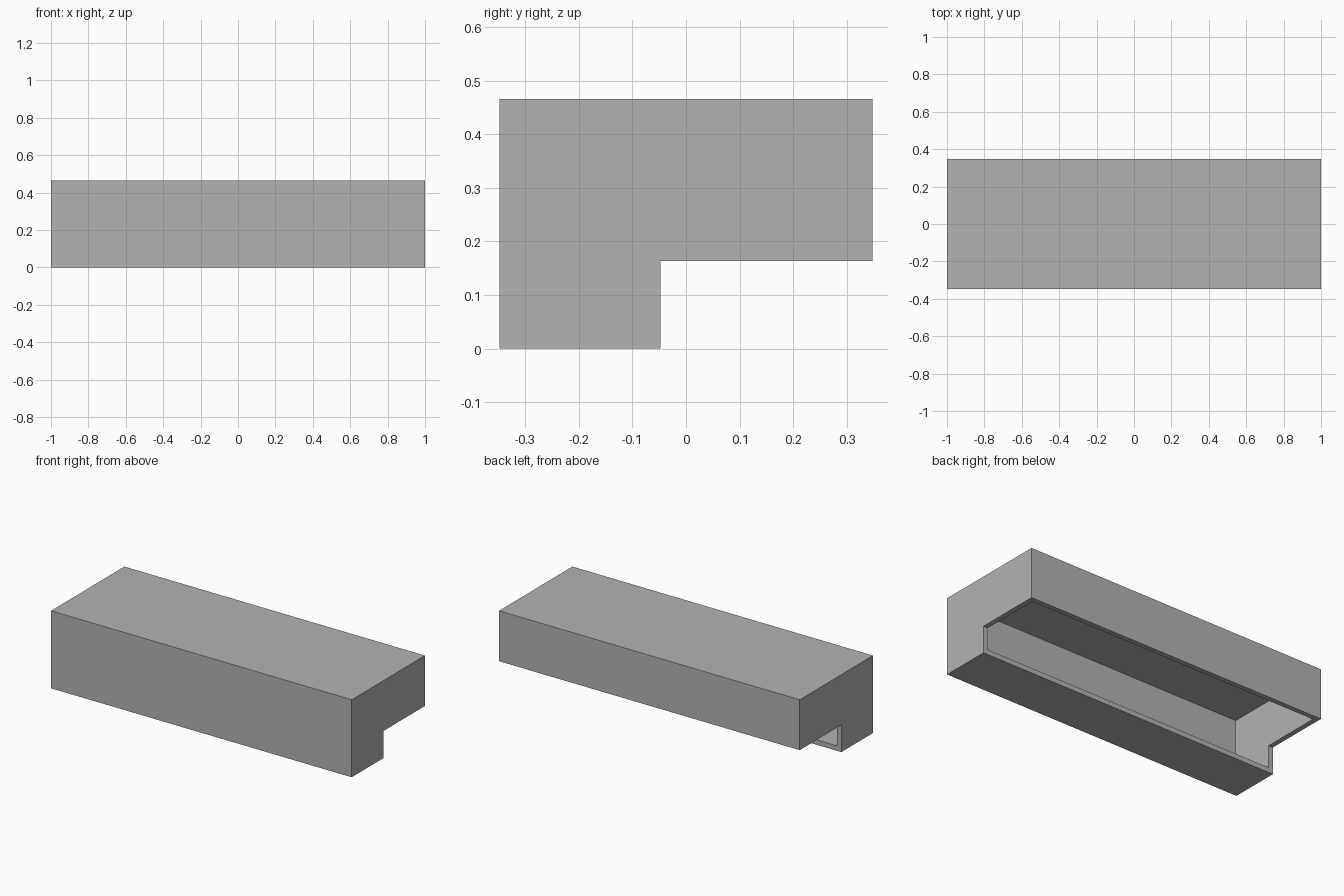
import bpy
import bmesh

if "Cube" in bpy.data.objects:
    bpy.data.objects.remove(bpy.data.objects["Cube"])

HALF_X, HALF_Y, TOP = 1.0, 0.348, 0.466
STEP_Y, STEP_Z = -0.048, 0.163
WALL = 0.03

grey = bpy.data.materials.new("plain grey")
grey.use_nodes = True
colour = (0.45, 0.45, 0.45, 1)
grey.diffuse_color = colour
grey.node_tree.nodes["Principled BSDF"].inputs["Base Color"].default_value = colour


def prism(name, profile, half):
    """Extrude a (y, z) profile along x, from -half to half."""
    bm = bmesh.new()
    face = bm.faces.new([bm.verts.new((-half, y, z)) for y, z in profile])
    moved = bmesh.ops.extrude_face_region(bm, geom=[face])["geom"]
    verts = [v for v in moved if isinstance(v, bmesh.types.BMVert)]
    bmesh.ops.translate(bm, verts=verts, vec=(2 * half, 0, 0))
    # close the starting end if the extrusion consumed it
    bmesh.ops.holes_fill(bm, edges=[e for e in bm.edges if e.is_boundary], sides=0)
    bmesh.ops.recalc_face_normals(bm, faces=bm.faces)
    mesh = bpy.data.meshes.new(name)
    bm.to_mesh(mesh)
    bm.free()
    mesh.materials.append(grey)
    obj = bpy.data.objects.new(name, mesh)
    bpy.context.collection.objects.link(obj)
    return obj


# Stepped outer body: deep front leg with an overhang behind it
housing = prism("stepped_housing", [
    (-HALF_Y, 0), (STEP_Y, 0), (STEP_Y, STEP_Z),
    (HALF_Y, STEP_Z), (HALF_Y, TOP), (-HALF_Y, TOP)], HALF_X)

# Hollow inside, open through the step face and the overhang's underside
inner = HALF_Y - WALL
cutter = prism("hollow_cutter", [
    (-inner, WALL), (inner, WALL),
    (inner, TOP - WALL), (-inner, TOP - WALL)], HALF_X - WALL)
cutter.hide_render = True

cut = housing.modifiers.new("hollow", "BOOLEAN")
cut.operation = "DIFFERENCE"
cut.solver = "EXACT"
cut.object = cutter
bpy.context.view_layer.objects.active = housing
bpy.ops.object.modifier_apply(modifier=cut.name)
bpy.data.objects.remove(cutter)
